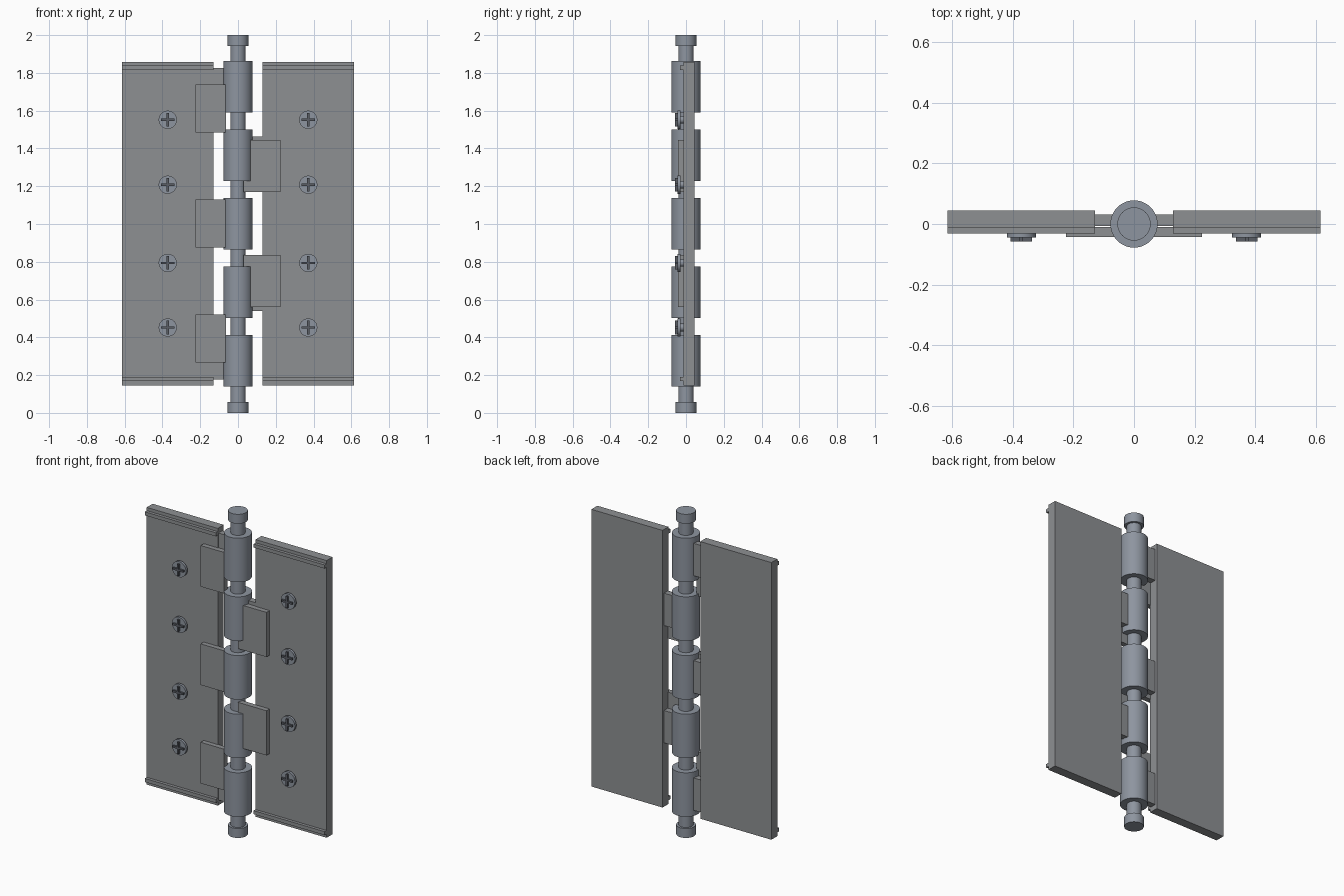
import bpy
from math import pi
from mathutils import Matrix

if "Cube" in bpy.data.objects:
    bpy.data.objects.remove(bpy.data.objects["Cube"])


def material(name, colour):
    m = bpy.data.materials.new(name)
    m.diffuse_color = (*colour, 1)
    m.use_nodes = True
    m.node_tree.nodes["Principled BSDF"].inputs["Base Color"].default_value = m.diffuse_color
    return m


STEEL = material("blue_steel", (0.27, 0.30, 0.35))
PLATE = material("grey_plate", (0.27, 0.28, 0.29))
DARK = material("dark_steel", (0.10, 0.11, 0.13))


def box(name, mat, x0, x1, y0, y1, z0, z1):
    bpy.ops.mesh.primitive_cube_add(size=1)
    o = bpy.context.object
    o.name = name
    o.data.materials.append(mat)
    o.data.transform(Matrix.Diagonal((x1 - x0, y1 - y0, z1 - z0, 1)))
    o.location = ((x0 + x1) / 2, (y0 + y1) / 2, (z0 + z1) / 2)
    return o


def cylinder(name, r, depth, loc, rot=(0, 0, 0)):
    bpy.ops.mesh.primitive_cylinder_add(vertices=48, radius=r, depth=depth,
                                        location=loc, rotation=rot)
    o = bpy.context.object
    o.name = name
    o.data.materials.append(STEEL)
    bpy.ops.object.shade_smooth_by_angle()
    return o


def side_box(name, s, a, b, *yz):
    # box spanning distances a..b from the pin on side s
    return box(name, PLATE, min(s * a, s * b), max(s * a, s * b), *yz)


# Hinge pin with end caps
cylinder("pin", 0.041, 1.96, (0, 0, 1))
for label, z in (("bottom", 0.029), ("top", 1.971)):
    cylinder(label + "_pin_cap", 0.055, 0.058, (0, 0, z))

# Knuckles alternate between leaves, each with a rear connector and front tab
for i in range(5):
    z = 0.277 + i * 0.3625
    s = -1 if i % 2 == 0 else 1
    cylinder(f"knuckle_{i}", 0.078, 0.272, (0, 0, z))
    side_box(f"connector_{i}", s, 0.055, 0.14, -0.007, 0.031, z - 0.1, z + 0.1)
    if s < 0:
        half, inner = 0.127, 0.064
    else:
        half, inner = 0.138, 0.03
    zt = 1.003 + (i - 2) * 0.304
    side_box(f"front_tab_{i}", s, inner, 0.225, -0.043, -0.01, zt - half, zt + half)

# Leaves with edge trims and cross-head screws
for side, s in (("left", -1), ("right", 1)):
    side_box(side + "_leaf", s, 0.129, 0.615, -0.013, 0.045, 0.145, 1.858)
    for label, z in (("bottom", 0.179), ("top", 1.827)):
        side_box(f"{side}_{label}_trim", s, 0.129, 0.615, -0.032, -0.012, z - 0.011, z + 0.011)
    for i, z in enumerate((0.452, 0.794, 1.208, 1.552)):
        x = s * 0.372
        cylinder(f"{side}_screw_shank_{i}", 0.02, 0.03, (x, -0.022, z), (pi / 2, 0, 0))
        cylinder(f"{side}_screw_head_{i}", 0.048, 0.015, (x, -0.0375, z), (pi / 2, 0, 0))
        for label, w, h in (("horizontal", 0.036, 0.006), ("vertical", 0.006, 0.036)):
            box(f"{side}_screw_{label}_bar_{i}", DARK,
                x - w, x + w, -0.057, -0.04, z - h, z + h)
